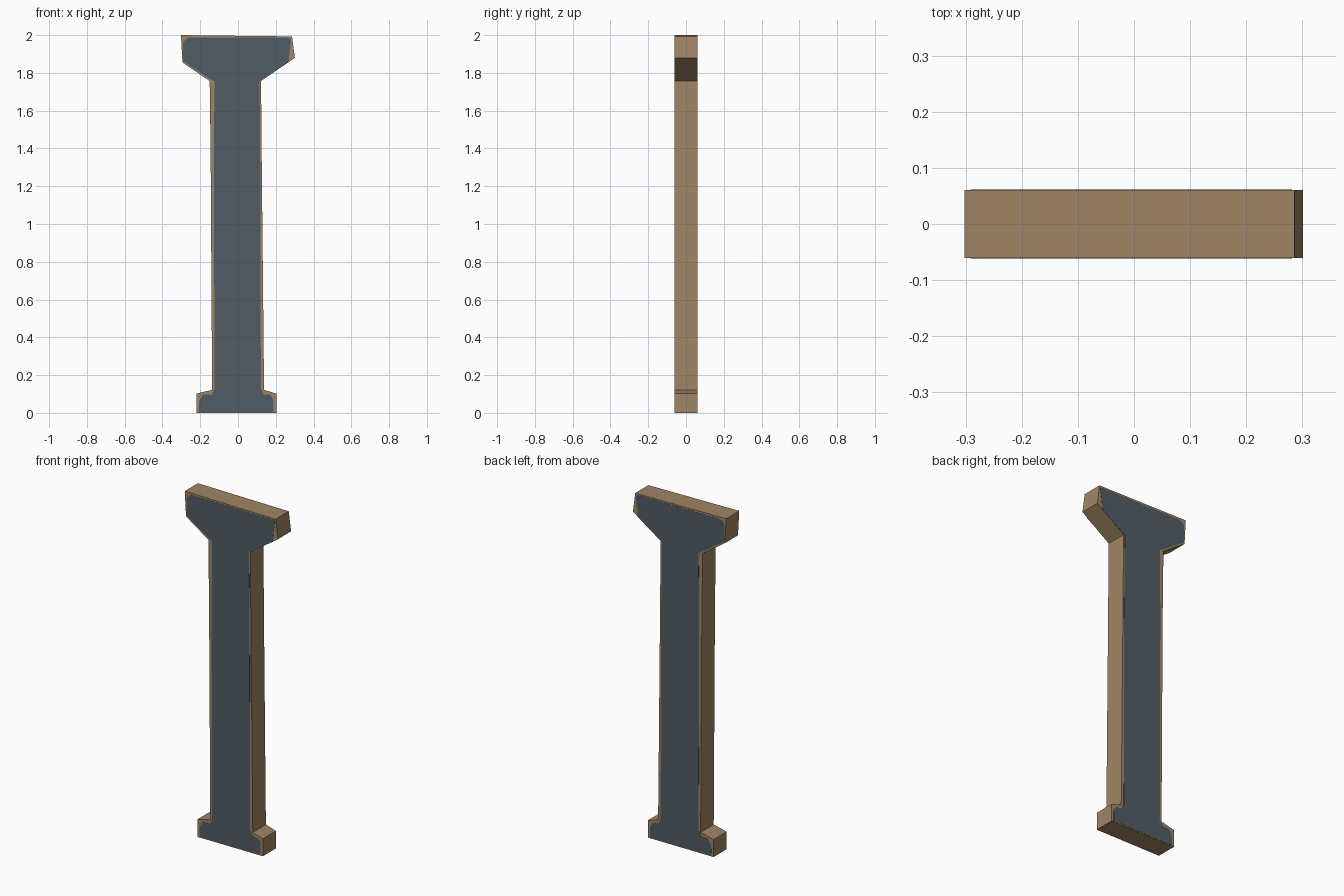
import bpy
import bmesh

if "Cube" in bpy.data.objects:
    bpy.data.objects.remove(bpy.data.objects["Cube"])


def material(name, rgb):
    m = bpy.data.materials.new(name)
    m.diffuse_color = (*rgb, 1.0)
    m.use_nodes = True
    m.node_tree.nodes["Principled BSDF"].inputs["Base Color"].default_value = m.diffuse_color
    return m


def prism(name, outline, y0, y1, mat):
    """Extrude a closed x/z outline from y0 to y1."""
    bm = bmesh.new()
    face = bm.faces.new([bm.verts.new((x, y0, z)) for x, z in outline])
    ext = bmesh.ops.extrude_face_region(bm, geom=[face])
    verts = [v for v in ext["geom"] if isinstance(v, bmesh.types.BMVert)]
    bmesh.ops.translate(bm, verts=verts, vec=(0, y1 - y0, 0))
    bmesh.ops.recalc_face_normals(bm, faces=bm.faces)
    me = bpy.data.meshes.new(name)
    bm.to_mesh(me)
    bm.free()
    me.materials.append(mat)
    ob = bpy.data.objects.new(name, me)
    bpy.context.collection.objects.link(ob)
    return ob


tan = material("tan wood edge", (0.35, 0.235, 0.13))
slate = material("slate blue paint", (0.085, 0.108, 0.13))

# Slightly crooked board: flared head, long shaft, small foot
board = [(-0.302, 2.0), (0.286, 1.993), (0.301, 1.88), (0.122, 1.757),
         (0.126, 1.3), (0.138, 0.122), (0.203, 0.102), (0.203, 0),
         (-0.221, 0), (-0.221, 0.102), (-0.137, 0.122), (-0.145, 1.39),
         (-0.150, 1.757), (-0.294, 1.855)]

# Painted panel, inset unevenly with eased corners
panel = [(-0.291, 1.965), (-0.262, 1.988), (0.272, 1.986), (0.282, 1.975),
         (0.272, 1.91), (0.268, 1.856), (0.114, 1.757), (0.118, 1.3),
         (0.121, 0.13), (0.137, 0.098), (0.172, 0.096), (0.189, 0.065),
         (0.189, 0.005), (-0.207, 0.005), (-0.205, 0.065), (-0.185, 0.096),
         (-0.139, 0.098), (-0.124, 0.13), (-0.128, 1.39), (-0.124, 1.755),
         (-0.150, 1.768), (-0.291, 1.862)]

prism("board", board, -0.0605, 0.0605, tan)
for name, s in (("front_panel", -1), ("back_panel", 1)):
    prism(name, panel, s * 0.060, s * 0.0615, slate)
